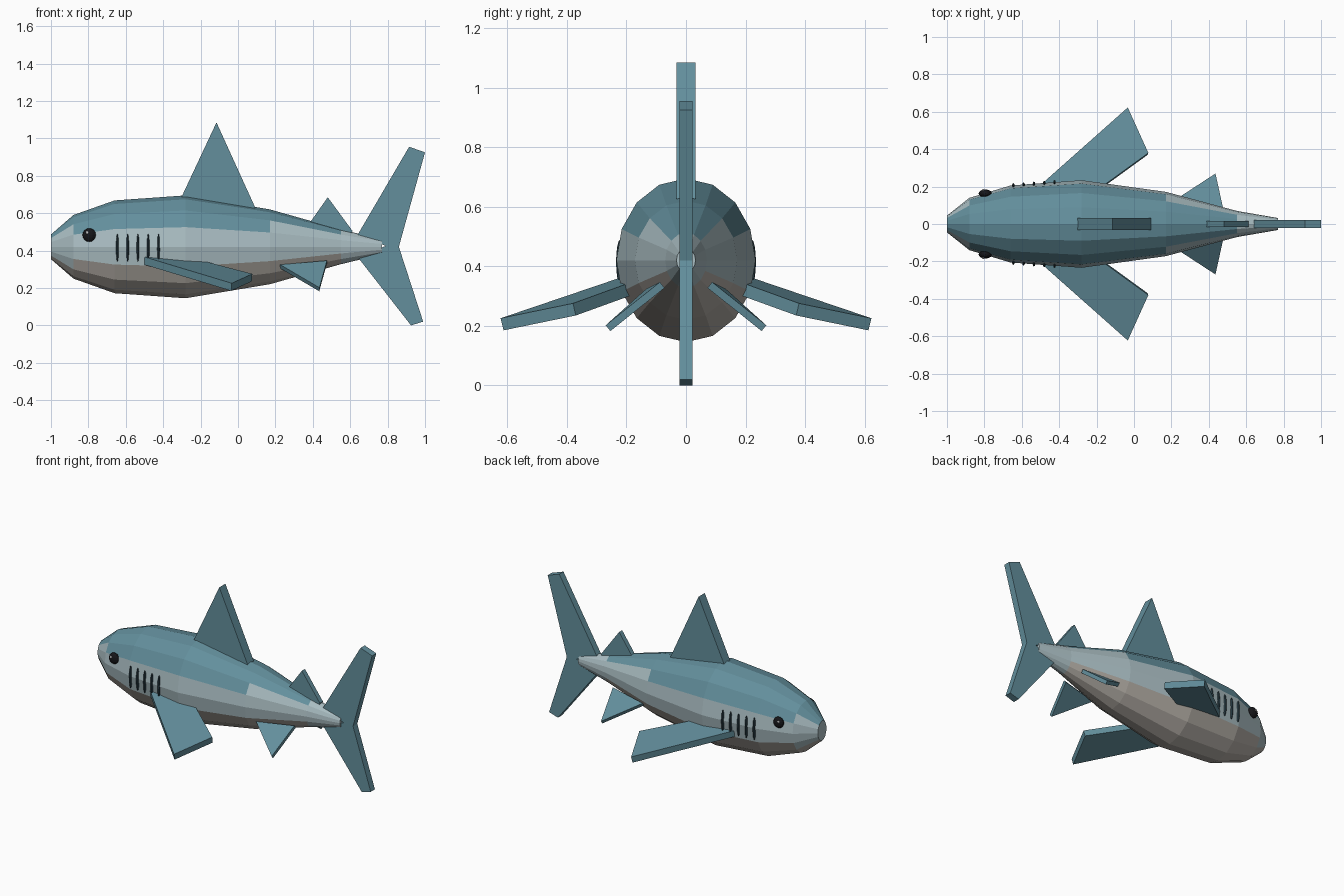
import bpy, bmesh
from math import cos, sin, pi
from mathutils import Vector

cube = bpy.data.objects.get("Cube")
if cube:
    bpy.data.objects.remove(cube, do_unlink=True)


def material(name, rgb):
    m = bpy.data.materials.new(name)
    m.use_nodes = True
    m.diffuse_color = (*rgb, 1)
    m.node_tree.nodes["Principled BSDF"].inputs["Base Color"].default_value = (*rgb, 1)
    return m


blue = material("slate_blue", (0.125, 0.275, 0.335))
pale = material("pale_blue_grey", (0.40, 0.51, 0.54))
cream = material("belly_grey", (0.45, 0.42, 0.38))
dark = material("gill_dark_blue", (0.03, 0.065, 0.085))
black = material("eye_black", (0.008, 0.008, 0.01))
white = material("glint_white", (0.9, 0.9, 0.9))


def finish(bm, name, *mats):
    bmesh.ops.recalc_face_normals(bm, faces=bm.faces[:])
    me = bpy.data.meshes.new(name)
    bm.to_mesh(me)
    bm.free()
    for m in mats:
        me.materials.append(m)
    ob = bpy.data.objects.new(name, me)
    bpy.context.collection.objects.link(ob)
    return ob


def fin(name, points, thickness):
    """Flat outline thickened evenly to both sides."""
    bm = bmesh.new()
    pts = [Vector(p) for p in points]
    n = sum((a.cross(b) for a, b in zip(pts, pts[1:] + pts[:1])), Vector()).normalized()
    face = bm.faces.new([bm.verts.new(p - n * thickness / 2) for p in pts])
    new = bmesh.ops.extrude_face_region(bm, geom=[face], use_keep_orig=True)
    verts = [g for g in new["geom"] if isinstance(g, bmesh.types.BMVert)]
    bmesh.ops.translate(bm, verts=verts, vec=n * thickness)
    return finish(bm, name, blue)


def ellipsoid(name, centre, size, mat, segments=12, rings=8):
    bm = bmesh.new()
    bmesh.ops.create_uvsphere(bm, u_segments=segments, v_segments=rings, radius=1)
    bmesh.ops.scale(bm, vec=size, verts=bm.verts[:])
    bmesh.ops.translate(bm, vec=centre, verts=bm.verts[:])
    return finish(bm, name, mat)


# Body: elliptical rings as (x, half width, half height)
AXIS, SIDES = 0.42, 16
sections = [(-1, 0.045, 0.066), (-0.88, 0.14, 0.17), (-0.66, 0.206, 0.248),
            (-0.28, 0.234, 0.275), (0.17, 0.172, 0.2), (0.55, 0.07, 0.093),
            (0.77, 0.032, 0.04)]
bm = bmesh.new()
rings = [[bm.verts.new((x, w * cos(2 * pi * i / SIDES), AXIS + h * sin(2 * pi * i / SIDES)))
          for i in range(SIDES)] for x, w, h in sections]
for a, b in zip(rings, rings[1:]):
    for i in range(SIDES):
        j = (i + 1) % SIDES
        bm.faces.new((a[i], a[j], b[j], b[i]))
bm.faces.new(rings[0])
bm.faces.new(rings[-1])
# Back, flank and belly colours by face height
for f in bm.faces:
    z = f.calc_center_median().z
    f.material_index = 0 if z > 0.51 else 1 if z > 0.345 else 2
finish(bm, "body", blue, pale, cream)

# Upright fins on the centre line
upright = {
    "dorsal_fin": (0.064, [(-0.305, 0.68), (-0.115, 1.085), (0.092, 0.63), (0.09, 0.58), (-0.3, 0.58)]),
    "rear_dorsal_fin": (0.032, [(0.385, 0.55), (0.48, 0.685), (0.612, 0.505), (0.6, 0.46), (0.4, 0.48)]),
    "tail_fin": (0.044, [(0.64, 0.485), (0.915, 0.955), (1, 0.925), (0.86, 0.42),
                         (0.99, 0.02), (0.925, 0), (0.64, 0.365), (0.79, 0.425)]),
}
for name, (thickness, outline) in upright.items():
    fin(name, [(x, 0, z) for x, z in outline], thickness)

# Paired parts, mirrored across the body
pectoral = [(-0.5, 0.205, 0.345), (-0.035, 0.618, 0.205), (0.075, 0.375, 0.255), (-0.18, 0.19, 0.322)]
pelvic = [(0.225, 0.125, 0.315), (0.435, 0.262, 0.192), (0.475, 0.08, 0.337)]
for s, side in ((-1, "front"), (1, "back")):
    for name, outline, thickness in (("pectoral_fin", pectoral, 0.042), ("pelvic_fin", pelvic, 0.025)):
        fin(f"{side}_{name}", [(x, s * y, z) for x, y, z in outline], thickness)
    ellipsoid(f"{side}_eye", (-0.795, s * 0.163, 0.483), (0.036, 0.022, 0.036), black)
    ellipsoid(f"{side}_eye_glint", (-0.806, s * 0.181, 0.495), (0.008, 0.006, 0.008), white, 8, 6)
    for k in range(5):
        ellipsoid(f"{side}_gill_{k + 1}", (-0.645 + 0.055 * k, s * (0.205 + 0.004 * k), 0.415),
                  (0.007, 0.014, 0.075), dark, 8, 8)
